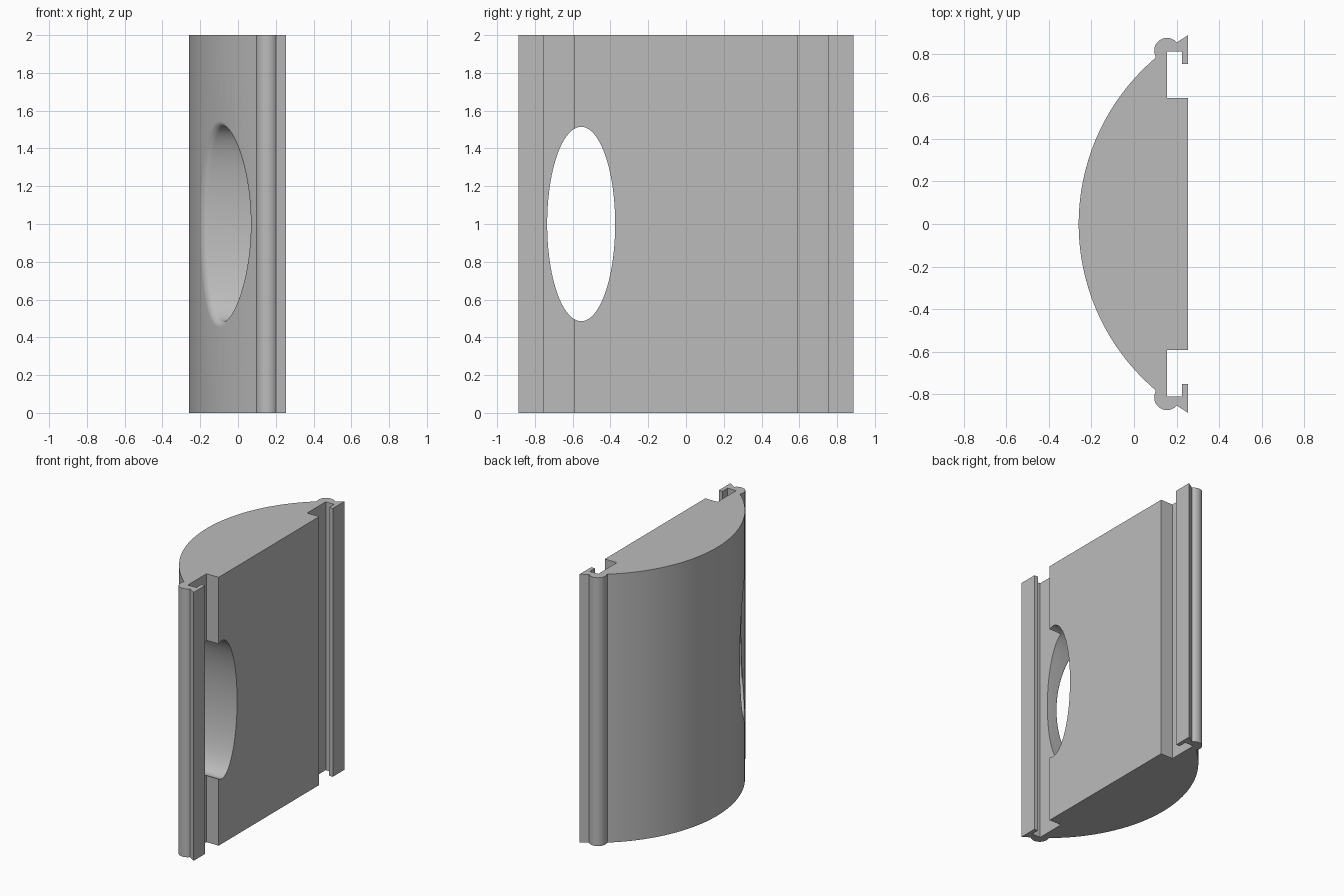
import bpy
import bmesh
from math import sin, cos, pi, sqrt, atan2, radians

HEIGHT = 2.0
ARC_R, ARC_X = 1.025, 0.765            # bowed face: radius and axis position
HOLE_Y, HOLE_A, HOLE_B = -0.555, 0.18, 0.515
FILLET = 0.03

cube = bpy.data.objects.get("Cube")
if cube:
    bpy.data.objects.remove(cube, do_unlink=True)

grey = bpy.data.materials.new("plain_grey")
grey.use_nodes = True
colour = (0.5, 0.5, 0.5, 1)
grey.diffuse_color = colour
grey.node_tree.nodes["Principled BSDF"].inputs["Base Color"].default_value = colour


def add_object(name, bm):
    bmesh.ops.recalc_face_normals(bm, faces=bm.faces)
    mesh = bpy.data.meshes.new(name)
    bm.to_mesh(mesh)
    bm.free()
    mesh.materials.append(grey)
    obj = bpy.data.objects.new(name, mesh)
    bpy.context.collection.objects.link(obj)
    return obj


def bow_x(y):
    return ARC_X - sqrt(ARC_R ** 2 - y ** 2)


def half_profile():
    """Outline of the +y half, from the middle of the bow to the flat back."""
    end = atan2(0.78, ARC_X - bow_x(0.78))
    pts = [(ARC_X - ARC_R * cos(end * i / 40), ARC_R * sin(end * i / 40))
           for i in range(41)]
    # rounded bead beside the bow
    for i in range(17):
        a = radians(205 - 165 * i / 16)
        pts.append((0.155 + 0.06 * cos(a), 0.815 + 0.06 * sin(a)))
    # flared lip and slot
    pts += [(0.255, 0.888), (0.255, 0.752), (0.225, 0.752), (0.225, 0.812),
            (0.155, 0.812), (0.155, 0.592), (0.255, 0.592)]
    return pts


# Extruded panel with a slotted rail along each side
half = half_profile()
outline = half + [(x, -y) for x, y in reversed(half[1:])]
bm = bmesh.new()
face = bm.faces.new([bm.verts.new((x, y, 0)) for x, y in outline])
extruded = bmesh.ops.extrude_face_region(bm, geom=[face])["geom"]
bmesh.ops.translate(bm, vec=(0, 0, HEIGHT),
                    verts=[v for v in extruded if isinstance(v, bmesh.types.BMVert)])
panel = add_object("bowed_panel", bm)

# Oval cutter whose mouth flares to round over the rim on the bowed face
SIDES = 96


def ring(bm, grow, x_of_y):
    verts = []
    for i in range(SIDES):
        a = 2 * pi * i / SIDES
        y = HOLE_Y + (HOLE_A + grow) * cos(a)
        verts.append(bm.verts.new((x_of_y(y), y, 1 + (HOLE_B + grow) * sin(a))))
    return verts


bm = bmesh.new()
rings = [ring(bm, 0, lambda y: 0.4)]
for k in range(9):
    t = pi / 2 * k / 8
    depth = FILLET * (1 - sin(t))
    rings.append(ring(bm, FILLET * (1 - cos(t)), lambda y: bow_x(y) + depth))
rings.append(ring(bm, FILLET, lambda y: -0.5))
for a, b in zip(rings, rings[1:]):
    for i in range(SIDES):
        j = (i + 1) % SIDES
        bm.faces.new((a[i], a[j], b[j], b[i]))
bm.faces.new(rings[0])
bm.faces.new(rings[-1])
cutter = add_object("hole_cutter", bm)
cutter.hide_render = True

# Cut the hole, then drop the cutter
bpy.ops.object.select_all(action="DESELECT")
bpy.context.view_layer.objects.active = panel
panel.select_set(True)
cut = panel.modifiers.new("oval_hole", "BOOLEAN")
cut.operation = "DIFFERENCE"
cut.solver = "EXACT"
cut.object = cutter
bpy.ops.object.modifier_apply(modifier=cut.name)
bpy.data.objects.remove(cutter, do_unlink=True)
bpy.ops.object.shade_smooth_by_angle(angle=radians(25))
